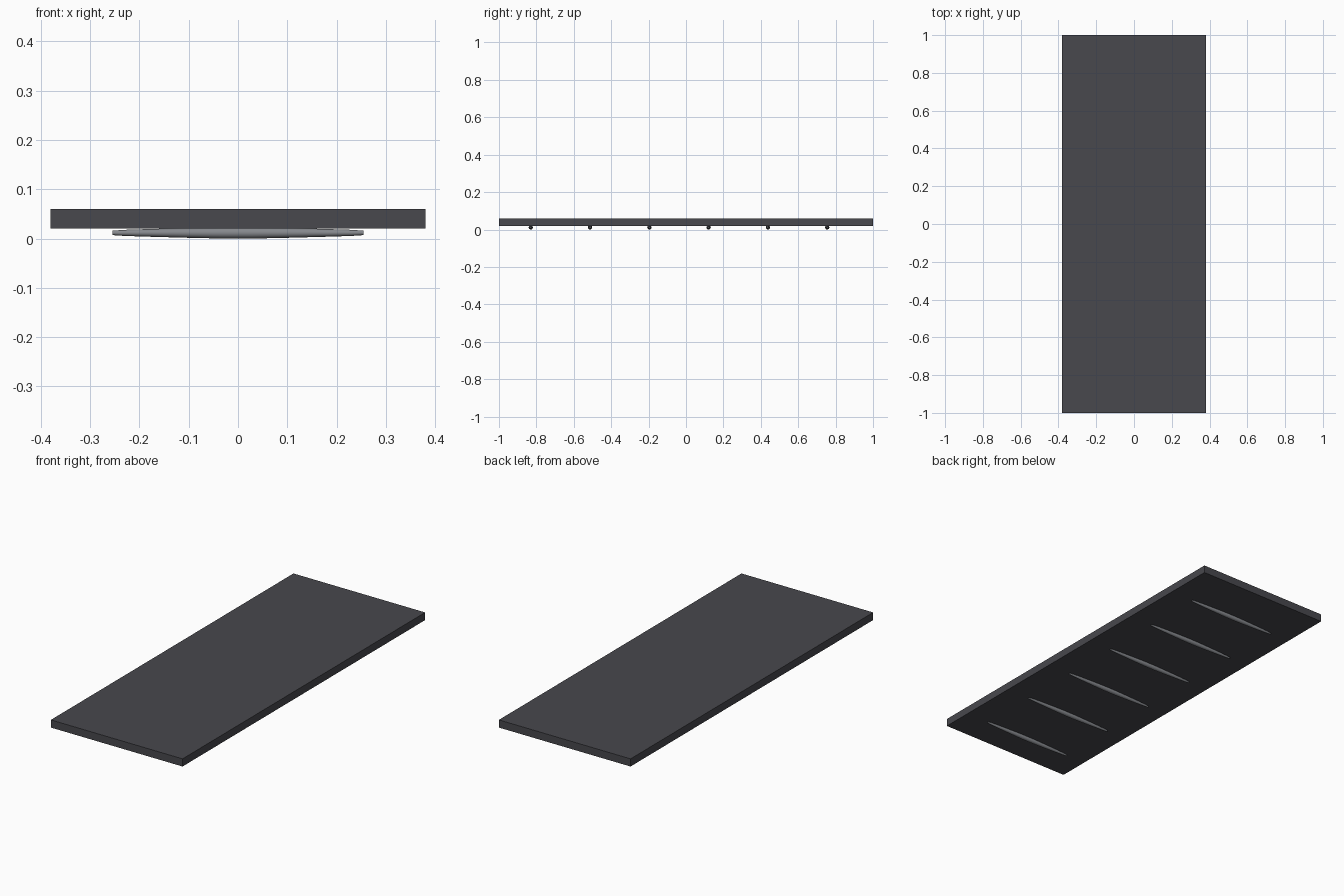
import bpy, bmesh, math

if "Cube" in bpy.data.objects:
    bpy.data.objects.remove(bpy.data.objects["Cube"])

def material(name, color):
    m = bpy.data.materials.new(name)
    m.diffuse_color = color
    m.use_nodes = True
    m.node_tree.nodes["Principled BSDF"].inputs["Base Color"].default_value = m.diffuse_color
    return m

def add_object(name, bm, mat):
    bmesh.ops.recalc_face_normals(bm, faces=bm.faces[:])
    me = bpy.data.meshes.new(name)
    bm.to_mesh(me)
    bm.free()
    me.materials.append(mat)
    ob = bpy.data.objects.new(name, me)
    bpy.context.collection.objects.link(ob)
    return ob

dark = material("dark_panel", (0.065, 0.065, 0.075, 1))
grey = material("grey_rod", (0.24, 0.25, 0.27, 1))

# Flat panel
bm = bmesh.new()
bmesh.ops.create_cube(bm, size=1)
for v in bm.verts:
    v.co.x *= 0.76
    v.co.y *= 2.0
    v.co.z = v.co.z * 0.04 + 0.04
add_object("panel", bm, dark)

# Tapered rods under the panel: (x, radius) for one half, mirrored
half = [(0.03, 0.0115), (0.08, 0.0105), (0.13, 0.0092), (0.18, 0.0078),
        (0.23, 0.0062), (0.255, 0.0045)]
profile = [(-x, r) for x, r in reversed(half)] + half
SIDES = 12

def rod(name, y):
    bm = bmesh.new()
    rings = []
    for x, r in profile:
        rings.append([bm.verts.new((x, y + r * math.sin(a), 0.0115 - r * math.cos(a)))
                      for a in (2 * math.pi * i / SIDES for i in range(SIDES))])
    for a, b in zip(rings, rings[1:]):
        for i in range(SIDES):
            j = (i + 1) % SIDES
            bm.faces.new((a[i], a[j], b[j], b[i]))
    bm.faces.new(rings[0])
    bm.faces.new(rings[-1])
    ob = add_object(name, bm, grey)
    for p in ob.data.polygons:
        p.use_smooth = len(p.vertices) == 4

for i in range(6):
    rod(f"underside_rod_{i + 1}", -0.83 + i * 0.317)
